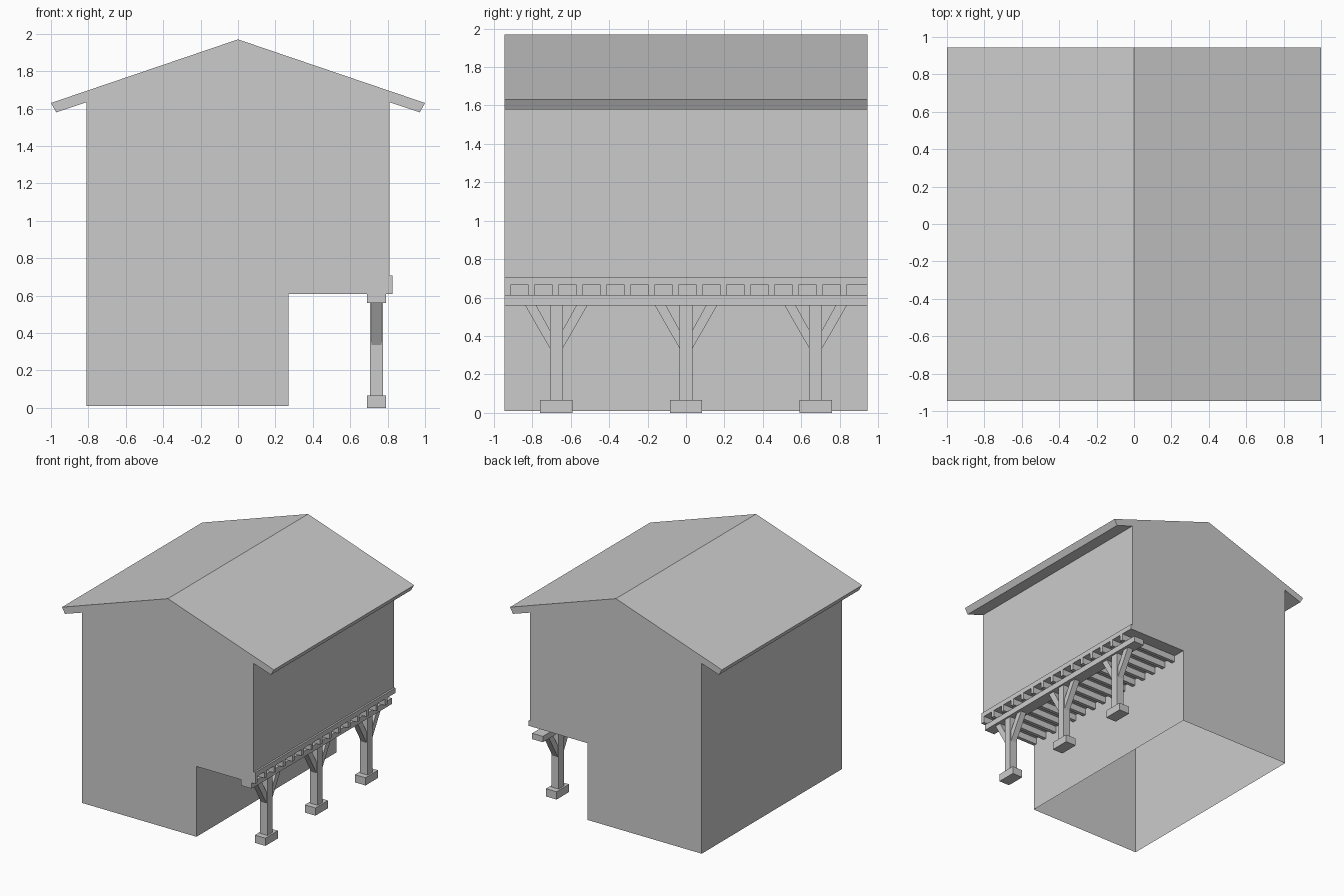
import bpy, bmesh

if "Cube" in bpy.data.objects:
    bpy.data.objects.remove(bpy.data.objects["Cube"])

Y = 0.945          # half depth of the building
PX = 0.74          # x centre line of posts and beam


def finish(name, bm):
    bmesh.ops.recalc_face_normals(bm, faces=bm.faces)
    me = bpy.data.meshes.new(name)
    bm.to_mesh(me)
    bm.free()
    ob = bpy.data.objects.new(name, me)
    bpy.context.collection.objects.link(ob)
    return ob


def box(name, x0, x1, y0, y1, z0, z1):
    bm = bmesh.new()
    bmesh.ops.create_cube(bm, size=1)
    for v in bm.verts:
        v.co.x = x0 if v.co.x < 0 else x1
        v.co.y = y0 if v.co.y < 0 else y1
        v.co.z = z0 if v.co.z < 0 else z1
    return finish(name, bm)


def extruded(points, direction):
    bm = bmesh.new()
    face = bm.faces.new([bm.verts.new(p) for p in points])
    new = bmesh.ops.extrude_face_region(bm, geom=[face], use_keep_orig=True)["geom"]
    moved = [g for g in new if isinstance(g, bmesh.types.BMVert)]
    bmesh.ops.translate(bm, verts=moved, vec=direction)
    bmesh.ops.recalc_face_normals(bm, faces=bm.faces)
    return bm


# House shell: walls, overhanging upper floor and gabled roof, open underneath
profile = [(-0.81, 0.01), (0.27, 0.01), (0.27, 0.665), (0.81, 0.665),
           (0.81, 1.634), (0.972, 1.58), (1.0, 1.63), (0, 1.97),
           (-1.0, 1.63), (-0.972, 1.58), (-0.81, 1.634)]
shell = extruded([(x, -Y, z) for x, z in profile], (0, 2 * Y, 0))
bottom = [f for f in shell.faces if all(v.co.z < 0.02 for v in f.verts)]
bmesh.ops.delete(shell, geom=bottom, context='FACES')
finish("house_shell", shell)

# Floor joists under the overhang
for i in range(15):
    y = -Y + 0.125 * i
    box(f"joist_{i + 1}", 0.27, 0.825, y, y + 0.031, 0.61, 0.665)

# Trim board over the joist ends, and the beam carrying them
box("trim_board", 0.805, 0.825, -Y, Y, 0.665, 0.707)
box("beam", PX - 0.05, PX + 0.05, -Y, Y, 0.56, 0.61)

# Posts with footings and a pair of diagonal braces
for n, y in enumerate((-0.675, 0, 0.675), 1):
    box(f"footing_{n}", PX - 0.05, PX + 0.05, y - 0.084, y + 0.084, 0, 0.066)
    box(f"post_{n}", PX - 0.035, PX + 0.035, y - 0.034, y + 0.034, 0.066, 0.562)
    for side, s in (("front", -1), ("back", 1)):
        pts = [(0.033, 0.335), (0.163, 0.561), (0.105, 0.561), (0.033, 0.43)]
        brace = extruded([(PX - 0.026, y + s * a, z) for a, z in pts], (0.052, 0, 0))
        finish(f"{side}_brace_{n}", brace)
